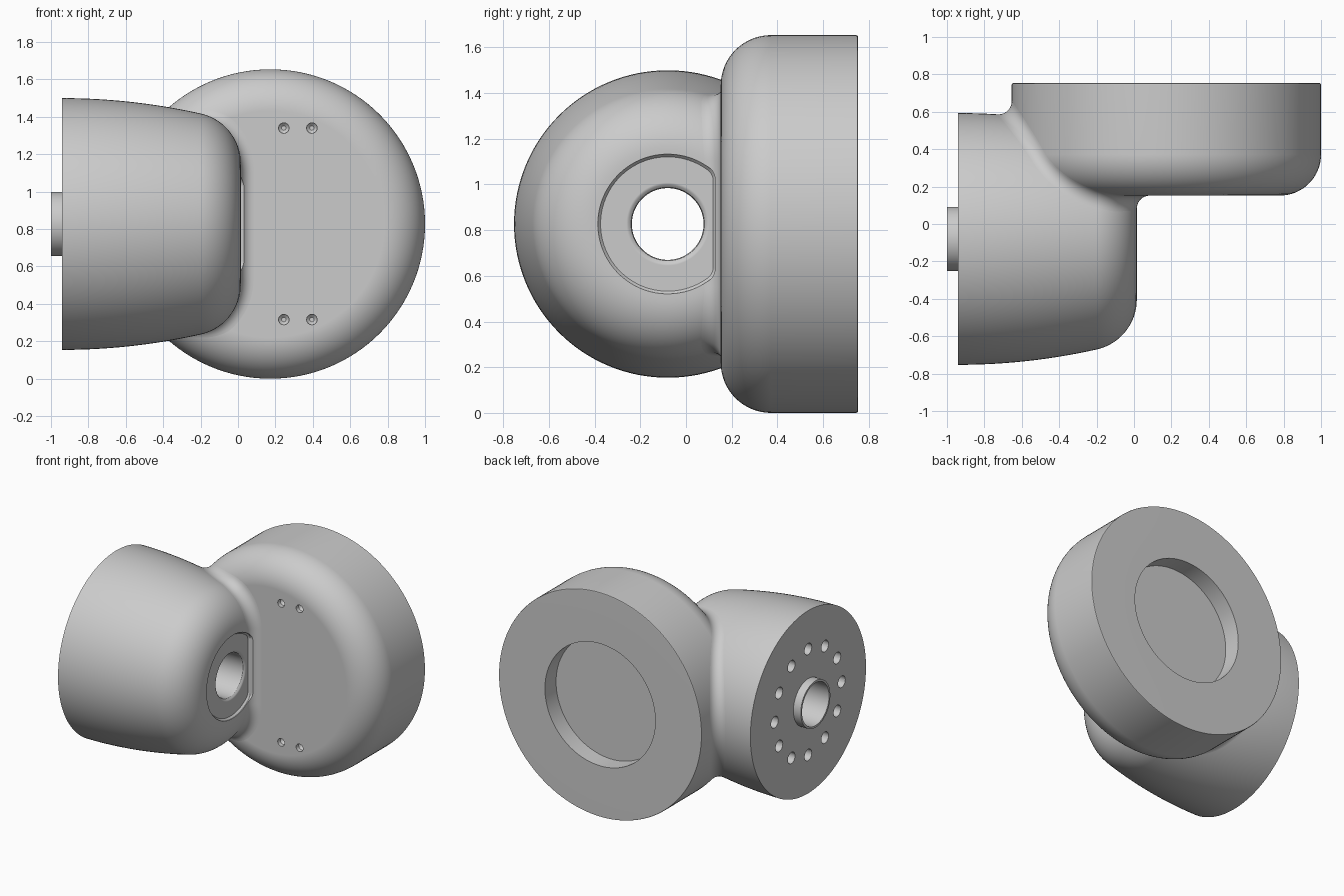
import bpy, bmesh
from math import sin, cos, pi, hypot, sqrt, radians, acos
from mathutils import Vector

if "Cube" in bpy.data.objects:
    bpy.data.objects.remove(bpy.data.objects["Cube"])

CZ = 0.827                              # shared axis height
DX, DR, DF, DB, DQ = 0.173, 0.827, 0.152, 0.753, 0.22   # disc: centre x, radius, front, back, rounding
AY, AX0, AX1 = -0.08, -0.94, 0.015      # arm: centre y, start, end
FR = 0.07                               # blend radius
SEG = 128


def make(name, verts, faces):
    bm = bmesh.new()
    vs = [bm.verts.new(v) for v in verts]
    for f in faces:
        bm.faces.new([vs[i] for i in f])
    bmesh.ops.recalc_face_normals(bm, faces=bm.faces)
    me = bpy.data.meshes.new(name)
    bm.to_mesh(me)
    bm.free()
    ob = bpy.data.objects.new(name, me)
    bpy.context.collection.objects.link(ob)
    return ob


def loft(name, rings, closed=False):
    """Skin a list of equal closed rings, capped unless the list loops."""
    n, m = len(rings), len(rings[0])
    faces = []
    for i in range(n if closed else n - 1):
        j = (i + 1) % n
        for k in range(m):
            l = (k + 1) % m
            faces.append((i * m + k, i * m + l, j * m + l, j * m + k))
    if not closed:
        faces += [list(range(m)), list(range((n - 1) * m, n * m))]
    return make(name, [p for r in rings for p in r], faces)


def ring(axis, a, r, c1, c2, seg=SEG):
    pts = []
    for k in range(seg):
        t = 2 * pi * k / seg
        u, v = c1 + r * cos(t), c2 + r * sin(t)
        pts.append((a, u, v) if axis == 'X' else (u, a, v))
    return pts


def cut(ob, cutters):
    bpy.context.view_layer.objects.active = ob
    for c in cutters:
        c.hide_render = True
        mod = ob.modifiers.new("cut", 'BOOLEAN')
        mod.operation, mod.solver, mod.object = 'DIFFERENCE', 'EXACT', c
        bpy.ops.object.modifier_apply(modifier=mod.name)


def finish(ob):
    bpy.ops.object.select_all(action='DESELECT')
    ob.select_set(True)
    bpy.context.view_layer.objects.active = ob
    bpy.ops.object.shade_smooth_by_angle(angle=radians(30))
    mod = ob.modifiers.new("normals", 'WEIGHTED_NORMAL')
    mod.keep_sharp = True


# Arm profile: tapering body (u 0-1), round shoulder (1-2), flat end (2-3)
K, XS, RB = 0.15, -0.2, 0.673
SLOPE = 2 * K * (XS - AX0)
T0 = acos(1 / sqrt(1 + SLOPE * SLOPE))
RHO = (AX1 - XS) / (1 - sin(T0))
RC = RB - K * (XS - AX0) ** 2 - RHO * cos(T0)


def arm_profile(u):
    if u < 1:
        x = AX0 + (XS - AX0) * u
        s = 2 * K * (x - AX0)
        h = sqrt(1 + s * s)
        return x, RB - K * (x - AX0) ** 2, s / h, 1 / h
    if u < 2:
        t = T0 + (pi / 2 - T0) * (u - 1)
        return AX1 - RHO + RHO * sin(t), RC + RHO * cos(t), sin(t), cos(t)
    return AX1, RC + (0.05 - RC) * (u - 2), 1, 0


def disc_distance(p):
    """Distance to the rounded disc and its outward normal."""
    dx, dz = p.x - DX, p.z - CZ
    d = hypot(dx, dz)
    a, b = d - (DR - DQ), DF + DQ - p.y
    a0, b0 = max(a, 0), max(b, 0)
    n = Vector((a0 * dx / max(d, 1e-6), -b0, a0 * dz / max(d, 1e-6)))
    return hypot(a0, b0) + min(max(a, b), 0) - DQ, n.normalized()


def bisect(f, lo, hi):
    up = f(hi) > 0
    for _ in range(45):
        mid = (lo + hi) / 2
        if (f(mid) > 0) == up:
            hi = mid
        else:
            lo = mid
    return (lo + hi) / 2


def ball(u, t):
    """Centre of the blend ball touching the arm, plus the arm normal."""
    x, r, nx, nr = arm_profile(u)
    R = r + FR * nr
    return (Vector((x + FR * nx, AY + R * cos(t), CZ + R * sin(t))),
            Vector((nx, nr * cos(t), nr * sin(t))))


def gap(u, t):
    return disc_distance(ball(u, t)[0])[0] - FR


# Disc housing with back recess and four front dimples
prof = [(0.623, 0.45), (DB, 0.45), (DB, DR - 0.008), (DB - 0.002, DR - 0.002), (DB - 0.008, DR)]
for i in range(17):
    t = pi / 2 * i / 16
    prof.append((DF + DQ - DQ * sin(t), DR - DQ + DQ * cos(t)))
disc = loft("disc_housing", [ring('Y', a, r, DX, CZ) for a, r in prof])
dimples = [loft("dimple_cutter", [ring('Y', y, r, x, z, 24)
                                  for y, r in ((DF - 0.05, 0.028), (DF + 0.03, 0.028), (DF + 0.045, 0.012))])
           for x in (0.245, 0.395) for z in (CZ + 0.513, CZ - 0.511)]
cut(disc, dimples)

# Arm housing, with its bore and the locating collar in one closed profile
prof = [(-1.0, 0.157), (-1.0, 0.172), (AX0, 0.172)]
prof += [arm_profile(2 * i / 40)[:2] for i in range(41)]
prof += [(AX1, 0.21), (-0.001, 0.187), (-0.007, 0.171), (-0.016, 0.161), (-0.03, 0.157)]
arm = loft("arm_housing", [ring('X', a, r, AY, CZ) for a, r in prof], closed=True)

# Rolling-ball blend between arm and disc
u0 = bisect(lambda u: gap(u, 0), 0, 1)
u1 = bisect(lambda u: gap(u, 0), 2, 3)
N, rings = 120, []
for i in range(N + 1):
    u = u0 + (u1 - u0) * (1 - cos(pi * i / N)) / 2
    t = 0 if i in (0, N) else bisect(lambda a: gap(u, a), 0, pi)
    c, n1 = ball(u, t)
    n2 = disc_distance(c)[1]
    sec = [c - FR * n1.slerp(n2, k / 10) for k in range(11)]
    sec.append(c - 1.25 * FR * (n1 + n2) / (1 + n1.dot(n2)))
    rings.append(sec)
rings += [[Vector((p.x, p.y, 2 * CZ - p.z)) for p in rings[i]] for i in range(N - 1, 0, -1)]
blend = loft("arm_to_disc_blend", rings, closed=True)


# D-shaped shallow pocket around the bore
def d_ring(x, R, flat, c=0.06):
    t0 = acos((flat - c) / (R - c))
    cy, cz = (R - c) * cos(t0), (R - c) * sin(t0)
    pts = [(cy + c * cos(t0 * i / 8), cz + c * sin(t0 * i / 8)) for i in range(8)]
    pts += [(R * cos(t), R * sin(t)) for t in (t0 + (2 * pi - 2 * t0) * i / 80 for i in range(81))]
    pts += [(cy + c * cos(t0 * i / 8), -cz - c * sin(t0 * i / 8)) for i in range(7, -1, -1)]
    return [(x, AY + y, CZ + z) for y, z in pts]


pocket = loft("pocket_cutter", [d_ring(-0.003, 0.294, 0.199), d_ring(0.01, 0.306, 0.207), d_ring(0.2, 0.306, 0.207)])

# Twelve bolt holes in the arm's mounting face
bolts = []
for i in range(12):
    t = 2 * pi * i / 12
    y, z = AY + 0.39 * cos(t), CZ + 0.39 * sin(t)
    bolts.append(loft("bolt_cutter", [ring('X', x, 0.042, y, z, 24) for x in (AX0 - 0.05, AX0 + 0.15)]))
cut(arm, [pocket] + bolts)
cut(blend, [pocket])

for c in dimples + bolts + [pocket]:
    bpy.data.objects.remove(c)
for ob in (disc, arm, blend):
    finish(ob)
